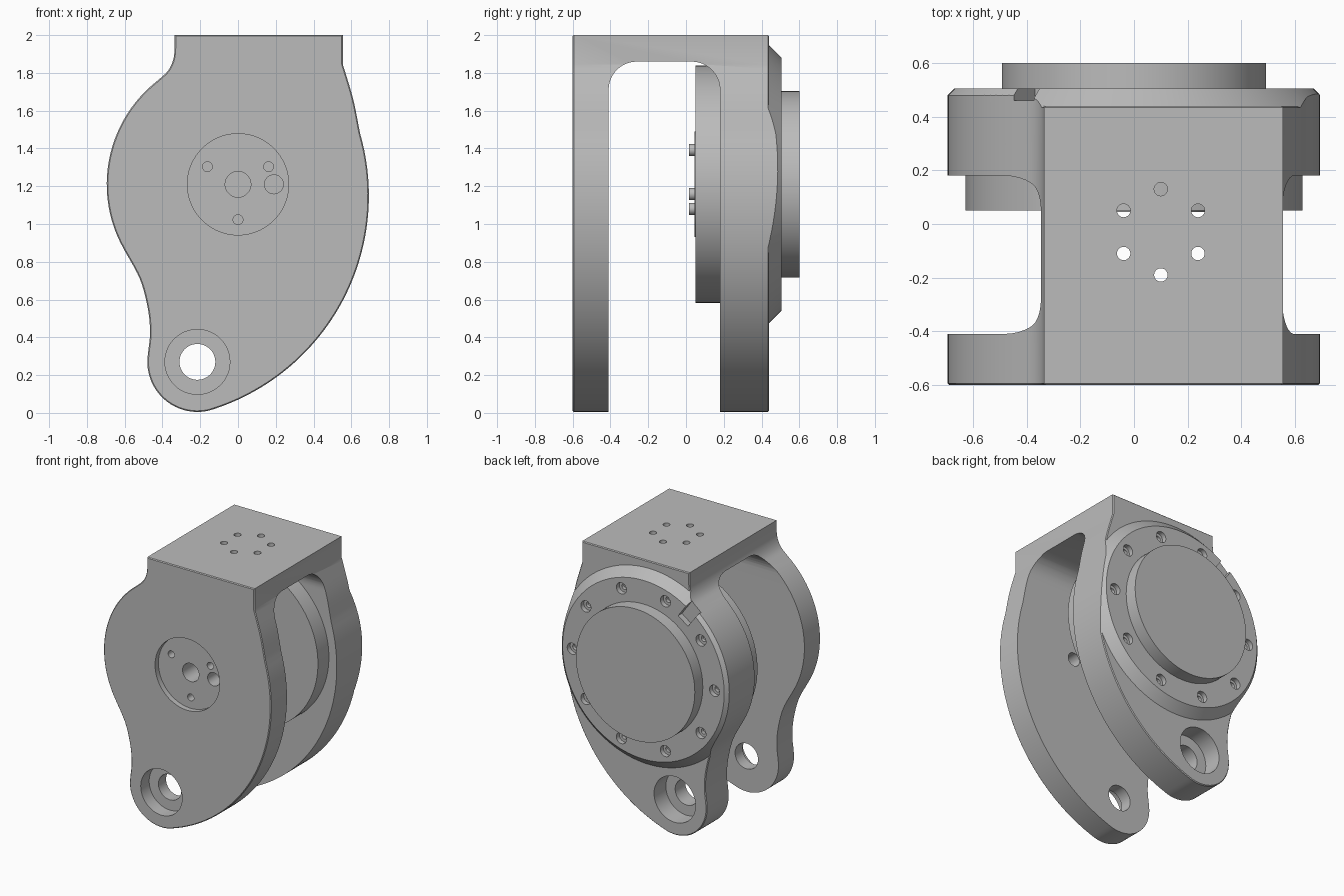
import bpy, bmesh
from math import cos, sin, radians, pi
from mathutils import Matrix, Vector

cube = bpy.data.objects.get("Cube")
if cube:
    bpy.data.objects.remove(cube, do_unlink=True)

# Single machined-metal grey
metal = bpy.data.materials.new("machined_grey")
GREY = (0.5, 0.5, 0.5, 1)
metal.diffuse_color = GREY
metal.use_nodes = True
metal.node_tree.nodes["Principled BSDF"].inputs["Base Color"].default_value = GREY

AXIS_Z = 1.21            # height of the joint axis
BORE = (-0.215, 0.27)    # lower pivot hole (x, z)
parts = []


def finish(name, bm, keep=True):
    bmesh.ops.recalc_face_normals(bm, faces=bm.faces)
    mesh = bpy.data.meshes.new(name)
    bm.to_mesh(mesh)
    bm.free()
    mesh.materials.append(metal)
    obj = bpy.data.objects.new(name, mesh)
    bpy.context.collection.objects.link(obj)
    if keep:
        parts.append(obj)
    return obj


def cyl(name, y0, y1, r, x=0, z=AXIS_Z, r_end=None, seg=96, keep=True):
    """Cylinder or cone along y."""
    bm = bmesh.new()
    place = Matrix.Translation((x, (y0 + y1) / 2, z)) @ Matrix.Rotation(-pi / 2, 4, "X")
    bmesh.ops.create_cone(bm, cap_ends=True, segments=seg, radius1=r,
                          radius2=r_end or r, depth=y1 - y0, matrix=place)
    return finish(name, bm, keep)


def prism(name, points, start, end, keep=True, edge=0):
    """Extrude a closed outline of 3D points; optionally chamfer both rims."""
    bm = bmesh.new()
    face = bm.faces.new([bm.verts.new(Vector(p) + Vector(start)) for p in points])
    ret = bmesh.ops.extrude_face_region(bm, geom=[face], use_keep_orig=True)
    far = [g for g in ret["geom"] if isinstance(g, bmesh.types.BMVert)]
    bmesh.ops.translate(bm, verts=far, vec=Vector(end) - Vector(start))
    if edge:
        rims = [e for f in bm.faces if len(f.verts) > 4 for e in f.edges]
        bmesh.ops.bevel(bm, geom=list(set(rims)), offset=edge, segments=1, affect="EDGES")
    return finish(name, bm, keep)


def boolean(target, cutters, mode="DIFFERENCE"):
    for c in cutters:
        mod = target.modifiers.new("cut", "BOOLEAN")
        mod.operation, mod.solver, mod.object = mode, "EXACT", c
    bpy.context.view_layer.update()
    deps = bpy.context.evaluated_depsgraph_get()
    target.data = bpy.data.meshes.new_from_object(target.evaluated_get(deps))
    target.modifiers.clear()
    for c in cutters:
        bpy.data.objects.remove(c, do_unlink=True)


def hole(y0, y1, r, x=0, z=AXIS_Z, seg=48):
    return cyl("cutter", y0, y1, r, x, z, seg=seg, keep=False)


def arc(cx, cz, r, a0, a1, n):
    return [(cx + r * cos(radians(a0 + (a1 - a0) * i / n)),
             cz + r * sin(radians(a0 + (a1 - a0) * i / n))) for i in range(n + 1)]


def spline(points, n=6):
    """Catmull-Rom through the inner points."""
    out = []
    for a, b, c, d in zip(points, points[1:], points[2:], points[3:]):
        for i in range(1, n + 1):
            t = i / n
            out.append(tuple(0.5 * (2 * q + (s - p) * t + (2 * p - 5 * q + 4 * s - u) * t * t
                                    + (3 * q - p - 3 * s + u) * t ** 3)
                             for p, q, s, u in zip(a, b, c, d)))
    return out


# Side plate outline: neck, broad curve, lower lobe, waist, round shoulder
big = arc(-0.495, 1.15, 1.188, 16, -72, 40)
lobe = arc(*BORE, 0.265, -76, -188, 22)
shoulder = arc(0, AXIS_Z, 0.695, 209, 128, 30)
outline = [(-0.335, 2), (0.555, 2), (0.555, 1.845)]
outline += spline([(0.53, 1.93), (0.555, 1.845), (0.61, 1.66), big[0], big[3]])[:-1]
outline += big + lobe
outline += spline([lobe[-4], lobe[-1], (-0.466, 0.42), (-0.477, 0.55), (-0.52, 0.71),
                   shoulder[0], shoulder[3]])[:-1]
outline += shoulder
outline += spline([shoulder[-4], shoulder[-1], (-0.372, 1.81), (-0.343, 1.87),
                   (-0.335, 1.94), (-0.335, 2)])
profile = [(x, 0, z) for x, z in outline]

# Yoke: two plates joined by a bridge
yoke = prism("yoke", profile, (0, -0.6, 0), (0, 0.44, 0), edge=0.006)
slot = [(-0.41, -0.2), (0.18, -0.2)] + arc(0.03, 1.71, 0.15, 0, 90, 10) \
    + arc(-0.26, 1.71, 0.15, 90, 180, 10)
boolean(yoke, [prism("cutter", [(0, y, z) for y, z in slot], (-1, 0, 0), (1, 0, 0), keep=False)])

cuts = [hole(-0.7, -0.56, 0.268, seg=96),          # encoder recess
        hole(-0.57, -0.3, 0.068),
        hole(-0.57, -0.3, 0.05, 0.19)]
cuts += [hole(-0.57, -0.3, 0.026, 0.187 * cos(radians(a)), AXIS_Z + 0.187 * sin(radians(a)), 24)
         for a in (30, 150, 270)]
cuts += [hole(-0.7, 0.7, 0.095, *BORE),            # pivot bore with counterbores
         hole(-0.7, -0.5, 0.172, *BORE),
         hole(0.3, 0.7, 0.172, *BORE)]
for k in range(6):                                 # mounting holes in the bridge
    bm = bmesh.new()
    a = radians(90 + 60 * k)
    bmesh.ops.create_cone(bm, cap_ends=True, segments=24, radius1=0.025, radius2=0.025, depth=0.4,
                          matrix=Matrix.Translation((0.1 + 0.16 * cos(a), -0.03 + 0.16 * sin(a), 1.95)))
    cuts.append(finish("cutter", bm, keep=False))
boolean(yoke, cuts)

# Rear flange: chamfered disc trimmed to the plate outline
flange = cyl("rear_flange", 0.43, 0.505, 0.745, r_end=0.67, seg=128)
boolean(flange, [prism("cutter", profile, (0, 0.3, 0), (0, 0.7, 0), keep=False)], "INTERSECT")
cuts = []
for k in range(10):
    a = radians(36 * k)
    x, z = 0.59 * cos(a), AXIS_Z + 0.59 * sin(a)
    cuts += [hole(0.47, 0.6, 0.042, x, z, 24), hole(0.445, 0.5, 0.022, x, z, 12)]
out = Vector((cos(radians(126)), 0, sin(radians(126))))
side = Vector((-out.z, 0, out.x))
centre = Vector((0, 0, AXIS_Z))
notch = [centre + out * r + side * s for r, s in
         ((0.56, -0.05), (0.85, -0.05), (0.85, 0.05), (0.56, 0.05))]
cuts.append(prism("cutter", notch, (0, 0.46, 0), (0, 0.7, 0), keep=False))
boolean(flange, cuts)

# Rear cap, inner drive disc, hub and drive pins
cyl("rear_cap", 0.5, 0.6, 0.493)
cyl("drive_disc", 0.05, 0.2, 0.628, seg=128)
cyl("drive_hub", 0.044, 0.06, 0.28)
for k in range(3):
    a = radians(76 + 120 * k)
    cyl("drive_pin", 0.015, 0.05, 0.032, 0.187 * cos(a), AXIS_Z + 0.187 * sin(a), seg=24)

# Smooth curved walls, keep machined edges crisp
bpy.ops.object.select_all(action="DESELECT")
for obj in parts:
    obj.select_set(True)
bpy.context.view_layer.objects.active = yoke
bpy.ops.object.shade_smooth_by_angle(angle=radians(25))
